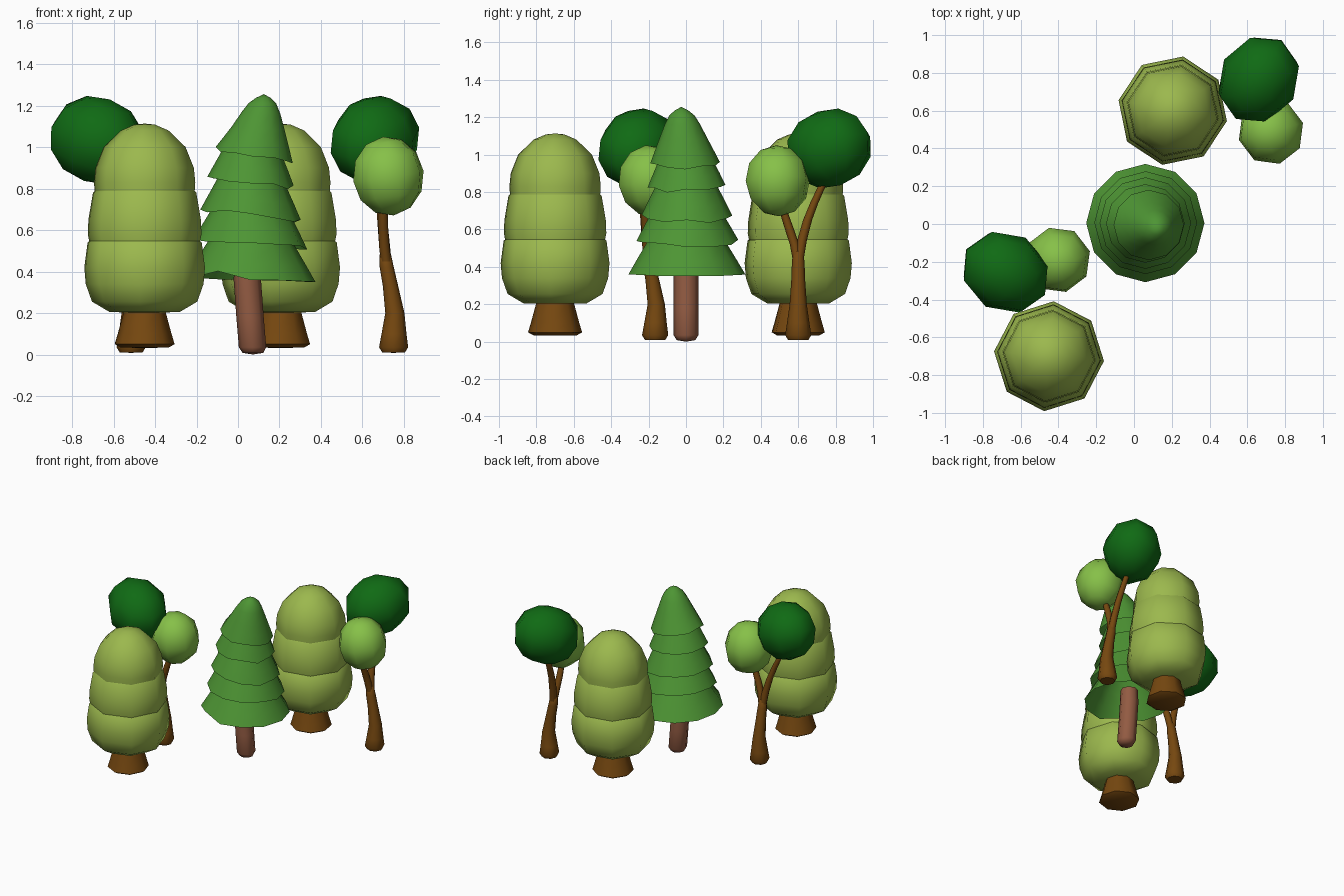
import bpy, bmesh, math, random
from mathutils import Matrix, Vector

if "Cube" in bpy.data.objects:
    bpy.data.objects.remove(bpy.data.objects["Cube"])

random.seed(4)

def mat(name, rgb):
    m = bpy.data.materials.new(name)
    m.diffuse_color = (*rgb, 1)
    m.use_nodes = True
    m.node_tree.nodes["Principled BSDF"].inputs["Base Color"].default_value = m.diffuse_color
    return m

OLIVE = mat("olive_leaf", (0.33, 0.48, 0.075))
DARK = mat("dark_leaf", (0.005, 0.145, 0.007))
LIGHT = mat("light_leaf", (0.24, 0.53, 0.065))
PINE = mat("pine_leaf", (0.075, 0.30, 0.034))
BROWN = mat("brown_bark", (0.18, 0.064, 0.005))
RED = mat("reddish_bark", (0.29, 0.105, 0.055))

def finish(name, bm, material, matrix=Matrix()):
    bmesh.ops.remove_doubles(bm, verts=bm.verts, dist=1e-5)
    bm.transform(matrix)
    me = bpy.data.meshes.new(name)
    bm.to_mesh(me)
    bm.free()
    for p in me.polygons:
        p.use_smooth = True
    me.set_sharp_from_angle(angle=math.radians(55))
    me.materials.append(material)
    ob = bpy.data.objects.new(name, me)
    bpy.context.collection.objects.link(ob)
    return ob

def loft(bm, rings, sides=8, shift=None):
    """Horizontal rings (x, y, z, radius) from bottom to top; radius 0 closes."""
    loops = []
    for k, (x, y, z, r) in enumerate(rings):
        loop = []
        for i in range(sides):
            a = 2 * math.pi * i / sides
            co = Vector((x + r * math.cos(a), y + r * math.sin(a), z))
            if shift and r > 0:
                co.z += shift(k, i, co)
            loop.append(bm.verts.new(co))
        loops.append(loop)
    for lo, hi in zip(loops, loops[1:]):
        for i in range(sides):
            j = (i + 1) % sides
            bm.faces.new((lo[i], lo[j], hi[j], hi[i]))

def place(x, y, deg):
    return Matrix.Translation((x, y, 0)) @ Matrix.Rotation(math.radians(deg), 4, 'Z')

# Stacked round trees: three overlapping lobes on a stubby trunk
LOBES = [
    [(0, .2), (.17, .205), (.255, .255), (.285, .34), (.292, .42), (.276, .54), (.2, .6), (0, .62)],
    [(0, .5), (.262, .515), (.275, .58), (.272, .65), (.25, .78), (.19, .84), (0, .86)],
    [(0, .74), (.24, .755), (.245, .83), (.238, .9), (.198, 1.0), (.115, 1.08), (.05, 1.108), (0, 1.113)],
]

def round_tree(tag, m):
    bm = bmesh.new()
    for lobe in LOBES:
        loft(bm, [(0, 0, z, r) for r, z in lobe])
    finish(tag + "_foliage", bm, OLIVE, m)
    bm = bmesh.new()
    loft(bm, [(0, 0, z, r) for r, z in
              [(0, .032), (.115, .033), (.145, .05), (.13, .1), (.1, .21), (0, .22)]])
    finish(tag + "_trunk", bm, BROWN, m)

round_tree("front_round_tree", place(-.45, -.70, -5))
round_tree("back_round_tree", place(.205, .60, -11))

# Forked trees: bent trunk, two branches, two crowns
def crown(name, material, m, centre, radii, turn, tilt):
    bm = bmesh.new()
    bmesh.ops.create_uvsphere(bm, u_segments=8, v_segments=6, radius=1.03)
    local = (Matrix.Translation(centre)
             @ Matrix.Rotation(math.radians(turn), 4, 'Z')
             @ Matrix.Rotation(math.radians(-tilt), 4, 'Y')
             @ Matrix.Diagonal((*radii, 1)))
    finish(name, bm, material, m @ local)

def forked_tree(tag, m):
    bm = bmesh.new()
    loft(bm, [(0, 0, .008, 0), (0, 0, .01, .055), (0, 0, .035, .07), (.002, 0, .1, .06),
              (.006, 0, .2, .046), (-.015, 0, .33, .037), (-.033, 0, .42, .034),
              (-.04, 0, .48, .028), (-.04, 0, .5, 0)])
    loft(bm, [(-.033, 0, .42, .026), (-.045, -.02, .52, .025), (-.05, -.05, .61, .024),
              (-.05, -.08, .70, .021), (-.045, -.1, .78, .018), (-.045, -.1, .79, 0)])
    loft(bm, [(-.033, 0, .42, .026), (-.045, .02, .54, .026), (-.055, .05, .65, .024),
              (-.062, .085, .74, .022), (-.07, .135, .85, .02), (-.075, .16, .93, .017),
              (-.075, .16, .94, 0)])
    finish(tag + "_trunk", bm, BROWN, m)
    crown(tag + "_light_crown", LIGHT, m, (-.025, -.11, .86), (.172, .172, .186), 15, 8)
    crown(tag + "_dark_crown", DARK, m, (-.09, .165, 1.033), (.245, .205, .203), 60, 20)

forked_tree("right_forked_tree", place(.75, .60, 0))
forked_tree("left_forked_tree", place(-.515, -.165, 90))

# Pine: five open bell-shaped skirts, leaning and wavy at the rim
BELL = [(0, 1), (.2, .86), (.45, .68), (.7, .5), (.85, .36), (.94, .19), (1, 0)]
#        x    y     z    radius height slope top_x top_y
TIERS = [(.06, .005, .362, .313, .37, .03, .06, 0),
         (.062, .007, .535, .272, .36, .08, .06, 0),
         (.06, .005, .67, .242, .36, .12, .065, 0),
         (.06, .003, .83, .208, .33, .12, .075, -.005),
         (.078, -.005, .96, .186, .295, .15, .125, -.025)]
for n, (x, y, z, r, h, slope, tx, ty) in enumerate(TIERS):
    wave = [random.uniform(-.012, .012) for _ in range(12)]
    if n == 0:
        wave = [w * .4 for w in wave]
        wave[8] = .035
    rings = [(x + (tx - x) * t, y + (ty - y) * t, z + h * t, r * f) for t, f in BELL]

    def shift(k, i, co):
        return -slope * (co.x - x) * (1 - BELL[k][0]) + wave[i] * max(0, 1 - 2 * BELL[k][0])

    bm = bmesh.new()
    loft(bm, rings, 12, shift)
    finish("pine_skirt_%d" % (n + 1), bm, PINE)

bm = bmesh.new()
loft(bm, [(.072, 0, 0, 0), (.072, 0, .008, .05), (.07, 0, .035, .066), (.058, 0, .18, .066),
          (.045, 0, .36, .066), (.045, 0, .46, .062), (.045, 0, .465, 0)])
finish("pine_trunk", bm, RED)
